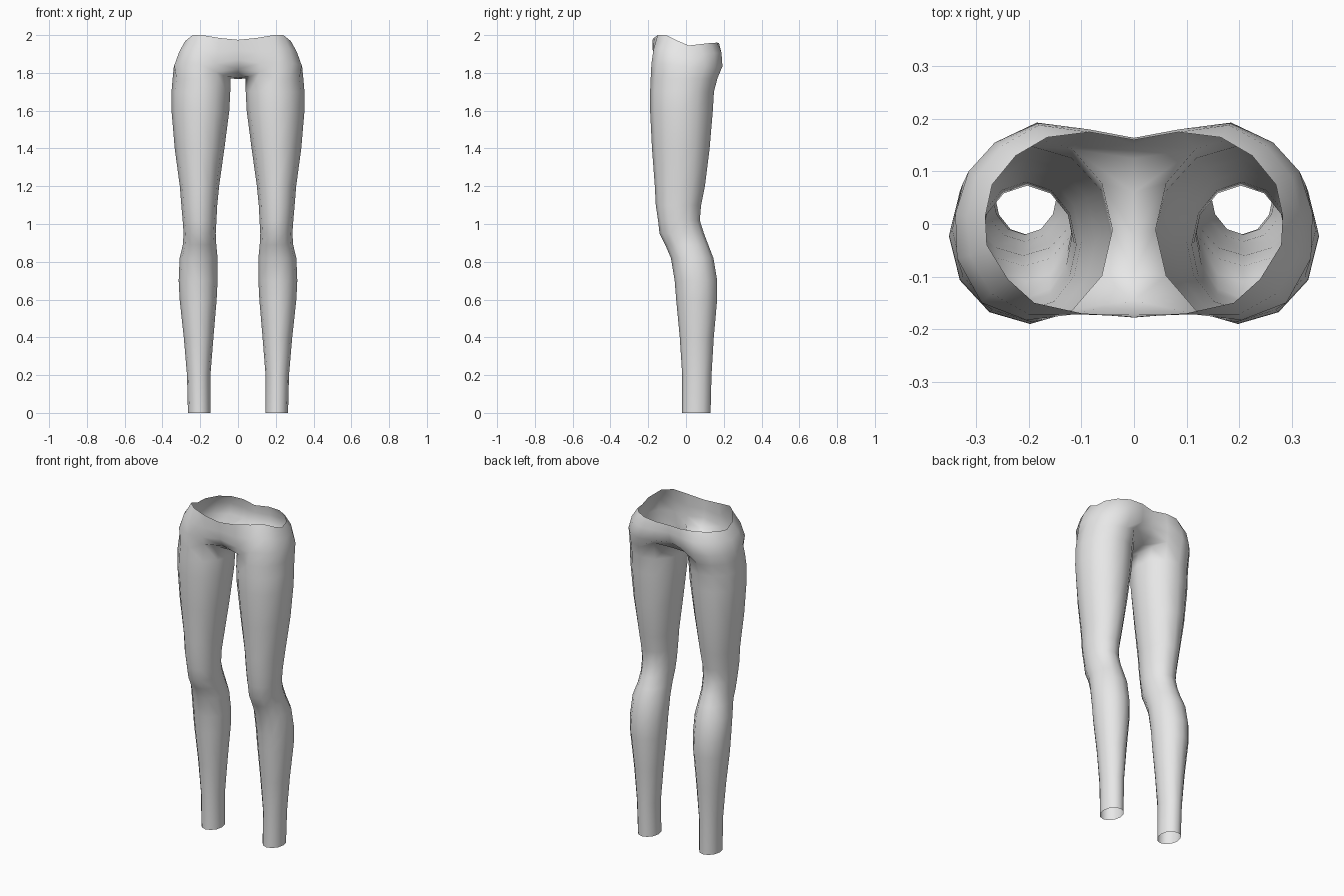
import bpy, bmesh, math

SIDES = 12  # ring order: 0 outer side, 3 back, 6 inner side, 9 front

# Leg sections: height, inner x, outer x, front y, back y
LEG = [
    (0.00, 0.145, 0.265, -0.020, 0.130), (0.20, 0.146, 0.270, -0.020, 0.135),
    (0.40, 0.130, 0.287, -0.033, 0.147), (0.60, 0.113, 0.309, -0.052, 0.165),
    (0.70, 0.108, 0.314, -0.060, 0.165), (0.82, 0.108, 0.309, -0.080, 0.145),
    (0.89, 0.115, 0.292, -0.110, 0.118), (0.95, 0.118, 0.288, -0.140, 0.095),
    (1.02, 0.114, 0.293, -0.148, 0.073), (1.10, 0.110, 0.300, -0.160, 0.080),
    (1.20, 0.100, 0.308, -0.165, 0.100), (1.40, 0.072, 0.335, -0.180, 0.125),
    (1.60, 0.046, 0.352, -0.190, 0.142), (1.70, 0.041, 0.352, -0.190, 0.148),
    (1.77, 0.041, 0.346, -0.187, 0.166),
]

# Hip rows run from the inner front, round the outside, to the inner back
ARC = [8, 9, 10, 11, 0, 1, 2, 3, 4]
HIP_LOW = [(.115, -.172, 1.85), (.205, -.183, 1.85), (.29, -.15, 1.85),
           (.337, -.065, 1.84), (.34, .02, 1.83), (.315, .1, 1.83),
           (.265, .155, 1.83), (.185, .193, 1.835), (.09, .178, 1.84)]
HIP_HIGH = [(.105, -.172, 1.91), (.2, -.172, 1.925), (.272, -.132, 1.93),
            (.312, -.06, 1.91), (.318, .015, 1.89), (.30, .09, 1.9),
            (.25, .15, 1.905), (.18, .188, 1.905), (.085, .18, 1.905)]
WAIST = [(.10, -.17, 1.985), (.19, -.15, 2.0), (.24, -.105, 2.0),
         (.28, -.04, 1.968), (.283, .015, 1.945), (.27, .075, 1.952),
         (.225, .13, 1.958), (.165, .165, 1.96), (.085, .175, 1.957)]

# Centre seam (y, z): under the crotch from back to front, then up each side
CROTCH = [(.125, 1.80), (.06, 1.775), (-.02, 1.768), (-.09, 1.775), (-.145, 1.82)]
FRONT_SEAM = [(-.172, 1.87), (-.176, 1.92), (-.178, 1.975)]
BACK_SEAM = [(.152, 1.845), (.164, 1.905), (.16, 1.95)]

bm = bmesh.new()


def leg_ring(z, x0, x1, y0, y1):
    ring = []
    for i in range(SIDES):
        a = 2 * math.pi * i / SIDES
        ring.append(bm.verts.new(((x0 + x1) / 2 + (x1 - x0) / 2 * math.cos(a),
                                  (y0 + y1) / 2 + (y1 - y0) / 2 * math.sin(a), z)))
    return ring


def bridge(low, high):
    for i in range(len(low) - 1):
        bm.faces.new((low[i], low[i + 1], high[i + 1], high[i]))


def seam(points):
    return [bm.verts.new((0, y, z)) for y, z in points]


# Leg tube
rings = [leg_ring(*row) for row in LEG]
for low, high in zip(rings, rings[1:]):
    bridge(low + low[:1], high + high[:1])

# Raise the top ring where it runs into the seat and the front panel
top = rings[-1]
for i, lift in ((4, 0.035), (5, 0.01), (7, 0.01), (8, 0.035)):
    top[i].co.z += lift

# Crotch strip between the inner thigh and the centre seam
crotch = seam(CROTCH)
bridge(top[4:9], crotch)

# Hips, each row closed to the front and back seams
front, back = seam(FRONT_SEAM), seam(BACK_SEAM)
row = [crotch[-1]] + [top[i] for i in ARC] + [crotch[0]]
for points, f, b in zip((HIP_LOW, HIP_HIGH, WAIST), front, back):
    upper = [f] + [bm.verts.new(p) for p in points] + [b]
    bridge(row, upper)
    row = upper

mesh = bpy.data.meshes.new("leggings")
bm.to_mesh(mesh)
bm.free()

fabric = bpy.data.materials.new("light grey fabric")
fabric.diffuse_color = (0.8, 0.8, 0.8, 1)
mesh.materials.append(fabric)

leggings = bpy.data.objects.new("leggings", mesh)
bpy.context.collection.objects.link(leggings)
mesh.shade_smooth()

# Second leg
mirror = leggings.modifiers.new("other_leg", 'MIRROR')
mirror.use_clip = True
mirror.merge_threshold = 0.001
